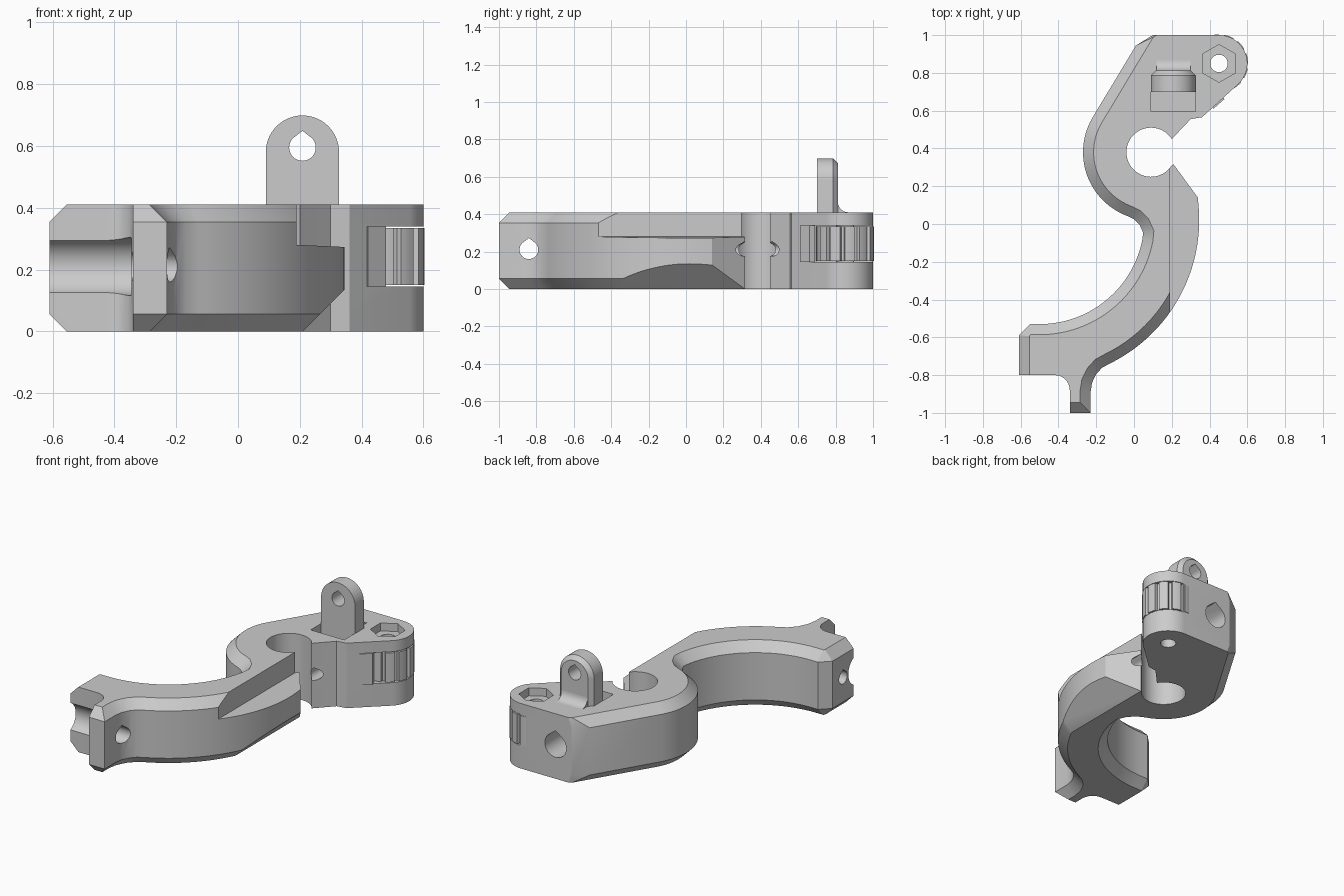
import bpy, bmesh, math
from mathutils import Vector

cube = bpy.data.objects.get("Cube")
if cube:
    bpy.data.objects.remove(cube, do_unlink=True)

H = 0.41      # body height
C = 0.056     # edge chamfer
grey = bpy.data.materials.new("plain grey")
grey.use_nodes = True
grey.diffuse_color = (0.6, 0.6, 0.6, 1)
grey.node_tree.nodes["Principled BSDF"].inputs["Base Color"].default_value = (0.6, 0.6, 0.6, 1)


def arc(cx, cy, r, a0, a1, n):
    return [(cx + r * math.cos(math.radians(a0 + (a1 - a0) * i / n)),
             cy + r * math.sin(math.radians(a0 + (a1 - a0) * i / n))) for i in range(n + 1)]


def teardrop(u, z, r):
    return arc(u, z, r, -225, 45, 24) + [(u, z + r * 1.25)]


def finish(name, bm):
    bmesh.ops.remove_doubles(bm, verts=bm.verts, dist=0.0005)
    bmesh.ops.recalc_face_normals(bm, faces=bm.faces)
    me = bpy.data.meshes.new(name)
    bm.to_mesh(me)
    bm.free()
    me.materials.append(grey)
    ob = bpy.data.objects.new(name, me)
    bpy.context.collection.objects.link(ob)
    return ob


def stack(name, loops):
    """Skin a stack of equal-length loops and cap both ends."""
    bm = bmesh.new()
    rings = [[bm.verts.new(p) for p in loop] for loop in loops]
    n = len(rings[0])
    for a, b in zip(rings, rings[1:]):
        for i in range(n):
            j = (i + 1) % n
            bm.faces.new((a[i], a[j], b[j], b[i]))
    bm.faces.new(rings[0][::-1])
    bm.faces.new(rings[-1])
    return finish(name, bm)


def prism(name, pts, axis, lo, hi):
    put = {"x": lambda u, v, a: (a, u, v), "y": lambda u, v, a: (u, a, v),
           "z": lambda u, v, a: (u, v, a)}[axis]
    return stack(name, [[put(u, v, a) for u, v in pts] for a in (lo, hi)])


def rect(u0, v0, u1, v1):
    return [(u0, v0), (u1, v0), (u1, v1), (u0, v1)]


def cut(ob, cutter):
    cutter.hide_render = True
    m = ob.modifiers.new("cut", "BOOLEAN")
    m.operation, m.solver, m.object = "DIFFERENCE", "EXACT", cutter
    bpy.context.view_layer.objects.active = ob
    bpy.ops.object.modifier_apply(modifier=m.name)
    bpy.data.objects.remove(cutter, do_unlink=True)


def smooth(ob):
    bpy.ops.object.select_all(action="DESELECT")
    ob.select_set(True)
    bpy.context.view_layer.objects.active = ob
    bpy.ops.object.shade_smooth_by_angle(angle=math.radians(28))


# Outline runs, each with the chamfer width of the edges starting at its points
runs = [
    ([(-.61, -.80)] + arc(-.42, -.88, .08, 90, 0, 8), 0),                      # front edge and leg fillet
    ([(-.34, -1), (-.23, -1), (-.23, -.89), (-.222, -.84), (-.2, -.795),
      (-.17, -.762)] + arc(-.5, .02, .845, -64, 4, 32), C),                    # leg and outer arc
    ([(.338, .14), (.21, .315)] + arc(.09, .38, .13, -32, -328, 40), 0),       # lower lip and clamp bore
    ([(.21, .46), (.30, .555), (.36, .565)]
     + arc(.45, .85, .15, -45, 90, 20), 0),                                    # upper lip and head
    ([(.10, 1.0)], .01),
    ([(.01, .945)] + arc(.09, .38, .36, 150, 245, 24)
     + [(-.03, .04), (0, .025), (.03, -.005), (.048, -.045)]
     + arc(-.5, .025, .555, -11, -90, 28), C),                                 # left side and inner arc
    ([(-.55, -.53)], .0415),
    ([(-.61, -.59)], C),
]
outline = [Vector(p) for pts, _ in runs for p in pts]
widths = [w for pts, w in runs for _ in pts]


def inset(i):
    """Meet of the two neighbouring edges after shifting each inward."""
    p, q, r = outline[i - 1], outline[i], outline[(i + 1) % len(outline)]
    d1, d2 = (q - p).normalized(), (r - q).normalized()
    n1, n2 = Vector((-d1.y, d1.x)), Vector((-d2.y, d2.x))
    w1, w2 = widths[i - 1], widths[i]
    if abs(w1 - w2) < 1e-6:
        m = n1 + n2
        return q + m * (2 * w1 / m.length_squared)
    det = n1.x * n2.y - n1.y * n2.x
    return q + Vector(((w1 * n2.y - w2 * n1.y) / det, (w2 * n1.x - w1 * n2.x) / det))


inner = [inset(i) for i in range(len(outline))]
body = stack("hook_body", [[(p.x, p.y, z) for p in loop] for loop, z in
                           ((inner, 0), (outline, C), (outline, H - C), (inner, H))])

# Step and slanted underside on the outer arm
cut(body, prism("step_cutter", [(.19, .28), (.6, .262), (.6, .6), (.19, .6)], "y", -.75, .37))
cut(body, prism("underside_cutter", [(.21, 0), (.51, .3), (.51, -.1), (.11, -.1)], "y", -.75, .37))
# Front groove, pin hole and end hole
cut(body, prism("groove_cutter", arc(-.84, .21, .094, 0, 348.75, 31), "x", -.7, -.345))
cut(body, prism("pin_cutter", teardrop(-.84, .21, .05), "x", -.5, -.1))
cut(body, prism("end_hole_cutter", teardrop(-.695, .21, .04), "x", -.7, -.45))
# Clamp bolt hole with a wide bore at the back
cut(body, prism("bore_cutter", teardrop(.21, .21, .075), "y", .66, 1.1))
cut(body, prism("bolt_cutter", teardrop(.21, .21, .035), "y", .15, .70))
# Pocket in front of the lug, wheel slot, hex recess and shaft hole
cut(body, prism("pocket_cutter", rect(.09, .595, .325, .72), "z", .33, .6))
cut(body, prism("slot_cutter", [(.45, .6), (.7, .6), (.7, 1.1), (.475, 1.1), (.45, .95)], "z", .145, .34))
cut(body, prism("hex_cutter", arc(.45, .85, .1, 30, 330, 5), "z", .36, .6))
cut(body, prism("shaft_cutter", arc(.45, .85, .046, 0, 348.75, 31), "z", -.1, .6))
smooth(body)

# Notched thumb wheel in the slot
rim = []
for k in range(12):
    a = 30 * k
    rim += arc(.45, .85, .154, a, a + 20, 4) + arc(.45, .85, .136, a + 22, a + 28, 1)
wheel = prism("thumb_wheel", rim, "z", .15, .335)
cut(wheel, prism("wheel_hole_cutter", arc(.45, .85, .046, 0, 348.75, 31), "z", 0, .6))
smooth(wheel)
prism("wheel_guard", [(.42, .61), (.478, .66), (.465, .69), (.41, .64)], "z", .145, .34)


# Upright lug with rounded top, bevelled back rim and pin hole
def lug_loop(y, d):
    pts = [(.09 + d, .31), (.327 - d, .31)] + arc(.2085, .58, .1185 - d, 0, 180, 28)
    return [(x, y, z) for x, z in pts]


lug = stack("lug", [lug_loop(.70, 0), lug_loop(.787, 0), lug_loop(.812, .025)])
cut(lug, prism("lug_hole_cutter", teardrop(.2085, .595, .043), "y", .6, .9))
smooth(lug)
foot = prism("lug_foot", [(.80, .40), (.875, .40), (.872, .41)] + arc(.867, .465, .055, 270, 180, 8)
             + [(.80, .465)], "x", .118, .299)
smooth(foot)
